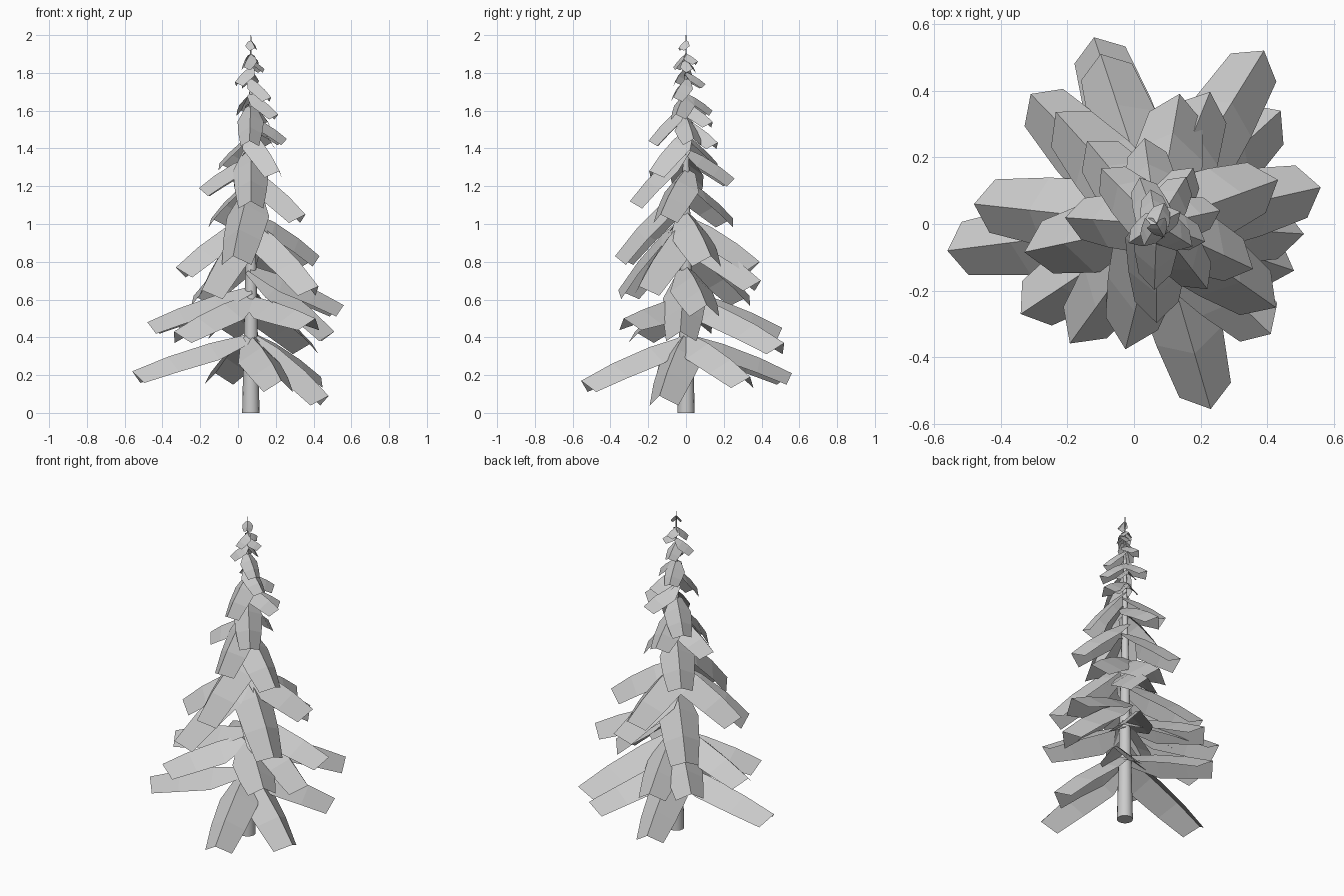
import bpy
import bmesh
from math import cos, sin, radians
from mathutils import Vector

cube = bpy.data.objects.get("Cube")
if cube:
    bpy.data.objects.remove(cube)

GREY = (0.6, 0.6, 0.6, 1)
mat = bpy.data.materials.new("plain grey")
mat.use_nodes = True
mat.diffuse_color = GREY
mat.node_tree.nodes["Principled BSDF"].inputs["Base Color"].default_value = GREY

TRUNK_X = 0.068
UP = Vector((0, 0, 1))


def make_object(name, bm):
    mesh = bpy.data.meshes.new(name)
    bm.to_mesh(mesh)
    bm.free()
    mesh.materials.append(mat)
    obj = bpy.data.objects.new(name, mesh)
    bpy.context.collection.objects.link(obj)
    return obj


def make_pole(name, bottom, top, radius, top_radius):
    """One smooth tapering piece of the trunk."""
    bpy.ops.mesh.primitive_cone_add(
        vertices=16, radius1=radius, radius2=top_radius, depth=top - bottom,
        location=(TRUNK_X, 0, (bottom + top) / 2))
    pole = bpy.context.object
    pole.name = name
    pole.data.materials.append(mat)
    bpy.ops.object.shade_smooth_by_angle()


def make_branch(name, tip, drop):
    """A folded strip, narrow at the trunk, drooping to a pointed tip."""
    root = Vector((TRUNK_X, 0, tip.z + drop))
    out = tip - root
    flat = Vector((out.x, out.y, 0))
    size = min(.115, .02 + .25 * flat.length)
    side = UP.cross(flat).normalized()
    below = side.cross(out.normalized())
    bm = bmesh.new()
    rows = []
    for t, spread in ((0, .45), (.35, 1), (.7, .9), (1, .7)):
        width = size * spread
        ridge = root + out * t + UP * drop * .4 * t * (1 - t)
        edge = ridge + below * width * .8 - flat.normalized() * size * .3 * t
        rows.append([bm.verts.new(p) for p in
                     (edge + side * width, ridge, edge - side * width)])
    for inner, outer in zip(rows, rows[1:]):
        for i in range(2):
            bm.faces.new((inner[i], outer[i], outer[i + 1], inner[i + 1]))
    make_object(name, bm)


make_pole("trunk", 0, 1.9, .046, .004)
make_pole("trunk_spike", 1.9, 2, .004, .002)

# Long lower branches: tip x, y, z and droop
LOWER = (
    (-.56, -.08, .22, .2), (-.12, .56, .21, .21), (.23, -.555, .17, .24),
    (.48, -.14, .09, .34), (.44, .34, .19, .24), (.39, .52, .37, .26),
    (-.48, .06, .48, .19), (-.31, .39, .46, .2), (-.34, -.27, .43, .2),
    (.51, -.03, .43, .34), (.56, .11, .57, .21), (.41, -.33, .5, .12),
    (-.1, .51, .45, .2))
for number, (x, y, z, drop) in enumerate(LOWER, 1):
    make_branch(f"lower_branch_{number}", Vector((x, y, z)), drop)

# Upper branches: heading in degrees and tip height; they shorten with
# height, and those turned to the front hang more steeply
UPPER = (
    (132, .62), (234, .65), (325, .67), (68, .7), (192, .77), (80, .8),
    (20, .83), (256, .83), (130, 1.03), (335, 1.05), (270, 1.12),
    (176, 1.19), (98, 1.24), (308, 1.28), (135, 1.32), (57, 1.43),
    (268, 1.44), (12, 1.45), (58, 1.54), (340, 1.58), (110, 1.6),
    (328, 1.67), (100, 1.74), (214, 1.75), (27, 1.82), (240, 1.83),
    (70, 1.86), (300, 1.93))
for number, (heading, z) in enumerate(UPPER, 1):
    reach = .04 + .31 * (1.95 - z)
    across, back = cos(radians(heading)), sin(radians(heading))
    tip = Vector((TRUNK_X + reach * across, reach * back, z))
    make_branch(f"upper_branch_{number}", tip, reach * (.62 + .35 * max(0, -back)))
